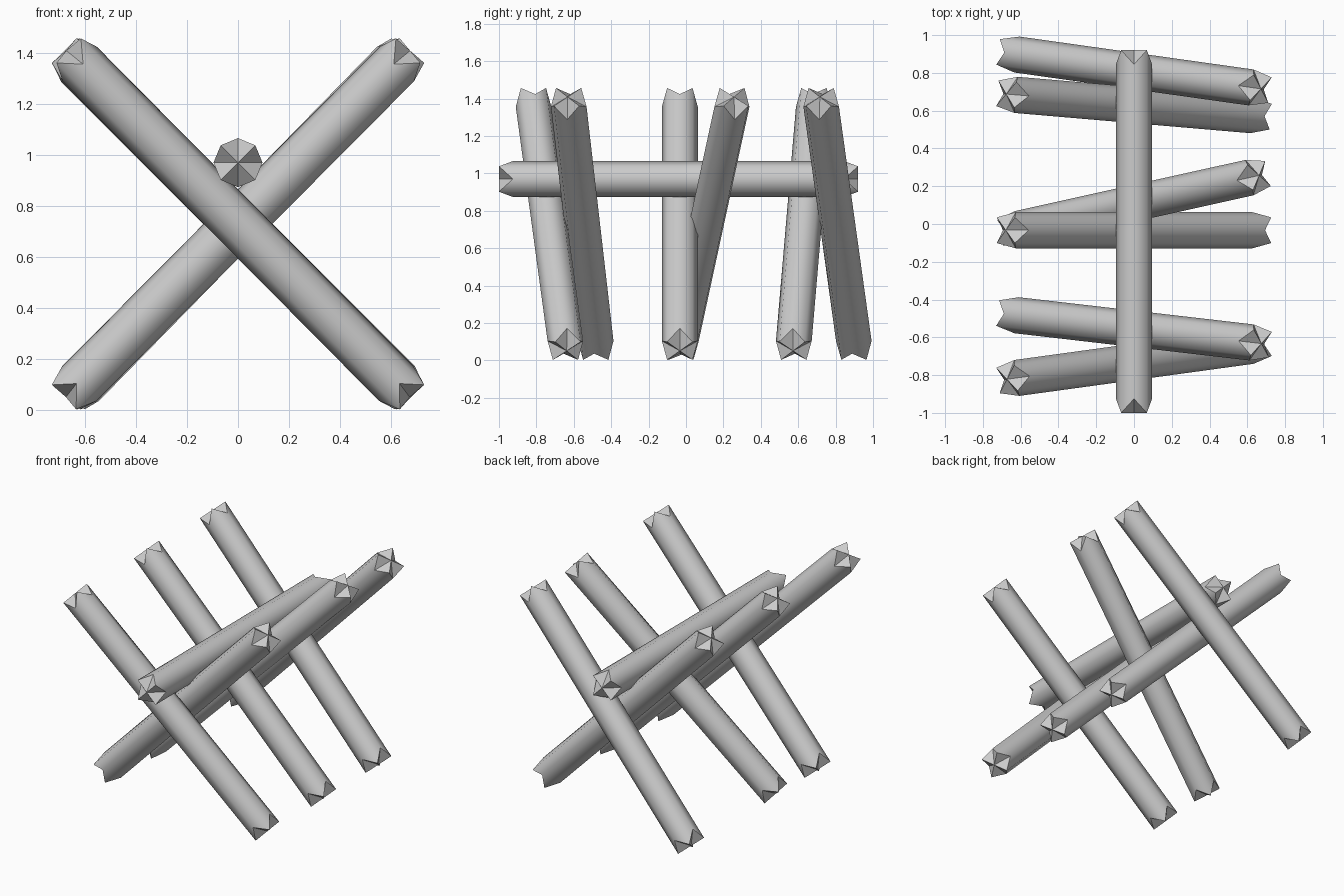
import bpy, bmesh
from math import sin, cos, pi, radians

if "Cube" in bpy.data.objects:
    bpy.data.objects.remove(bpy.data.objects["Cube"])

R = 0.096        # log radius
LONG = 0.96      # half length at the end tips
SHORT = 0.885    # half length at the end notches


def log_mesh():
    """Eight-sided log along z with notched ends; smooth sides, flat caps."""
    bm = bmesh.new()
    rings, centres = [], []
    for s in (-1, 1):
        rings.append([bm.verts.new((R * cos(k * pi / 4), R * sin(k * pi / 4),
                                    s * (LONG if k % 2 else SHORT))) for k in range(8)])
        centres.append(bm.verts.new((0, 0, s * LONG)))
    low, high = rings
    for k in range(8):
        n = (k + 1) % 8
        bm.faces.new((low[k], low[n], high[n], high[k])).smooth = True
        bm.faces.new((centres[0], low[n], low[k]))
        bm.faces.new((centres[1], high[k], high[n]))
    bm.normal_update()
    mesh = bpy.data.meshes.new("log")
    bm.to_mesh(mesh)
    bm.free()
    return mesh


mesh = log_mesh()


def add_log(name, location, rotation):
    ob = bpy.data.objects.new(name, mesh)
    ob.location = location
    ob.rotation_euler = [radians(a) for a in rotation]
    bpy.context.collection.objects.link(ob)


# Crossed logs: name, y position, lean (+ rises to the right), yaw
for name, y, lean, yaw in (
    ("front_log_rising_left", -0.73, -45, 7.8),
    ("front_log_rising_right", -0.555, 45, -6.6),
    ("middle_log_rising_left", -0.033, -45, 0),
    ("middle_log_rising_right", 0.11, 45, 12.5),
    ("back_log_rising_left", 0.63, -45, -4.9),
    ("back_log_rising_right", 0.81, 45, -8),
):
    add_log(name, (0, y, 0.73), (0, lean, yaw))

# Beam resting in the crossings
add_log("ridge_beam", (0, -0.04, 0.97), (90, 0, 0))
